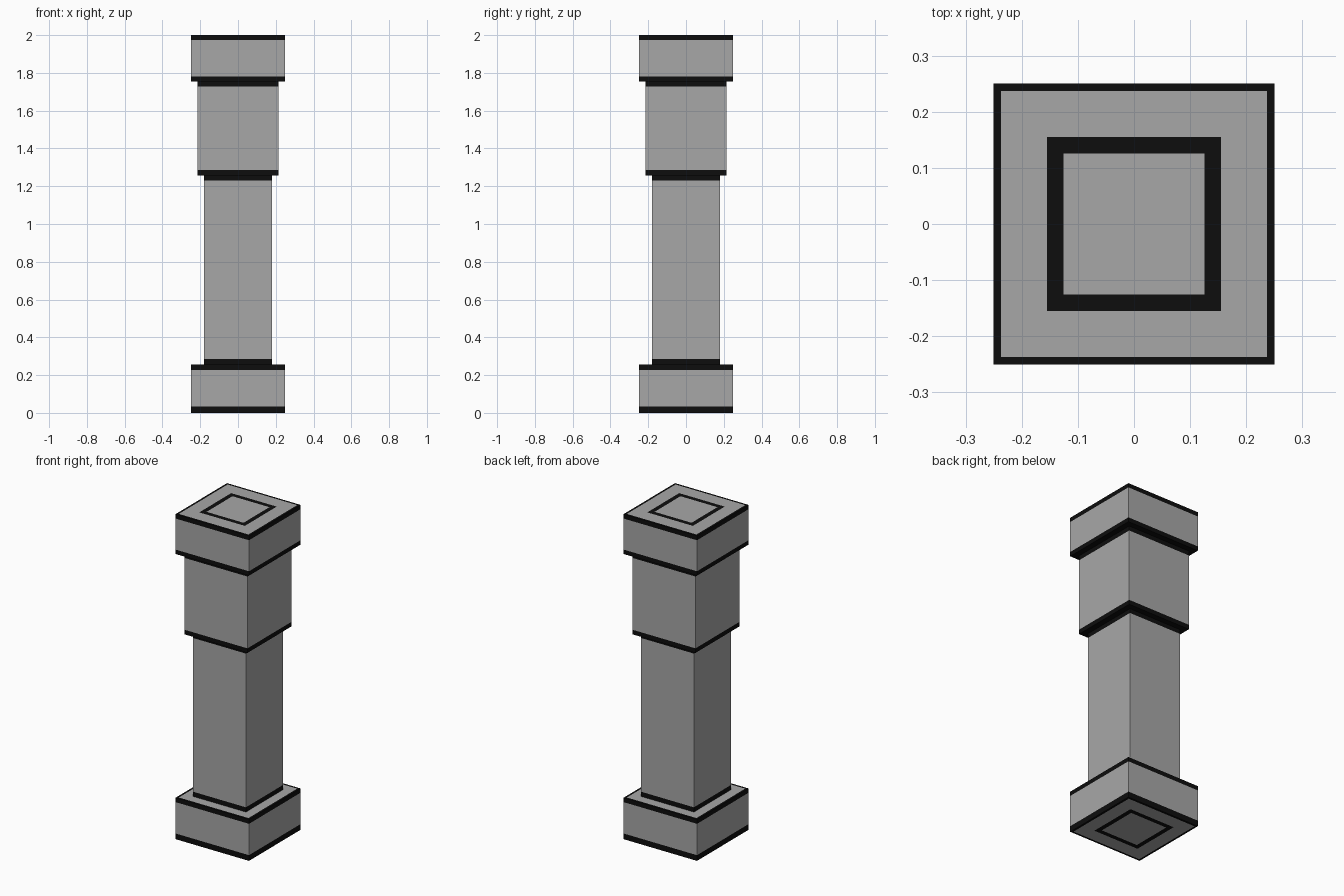
import bpy
import bmesh

if "Cube" in bpy.data.objects:
    bpy.data.objects.remove(bpy.data.objects["Cube"])


def material(name, v):
    m = bpy.data.materials.new(name)
    m.diffuse_color = (v, v, v, 1)
    m.use_nodes = True
    m.node_tree.nodes["Principled BSDF"].inputs["Base Color"].default_value = m.diffuse_color
    return m


grey = material("stone grey", 0.39)
black = material("ink black", 0.004)
G, K = 0, 1


def square_stack(name, profile, colours, start=None, end=None):
    """Skin square loops (half size, height); one colour per segment.
    start / end give the colour of the closing faces."""
    bm = bmesh.new()
    loops = []
    for h, z in profile:
        loops.append([bm.verts.new((x * h, y * h, z))
                      for x, y in ((-1, -1), (1, -1), (1, 1), (-1, 1))])
    for a, b, c in zip(loops, loops[1:], colours):
        for i in range(4):
            j = (i + 1) % 4
            bm.faces.new((a[i], a[j], b[j], b[i])).material_index = c
    if start is not None:
        bm.faces.new(loops[0][::-1]).material_index = start
    if end is not None:
        bm.faces.new(loops[-1]).material_index = end
    me = bpy.data.meshes.new(name)
    bm.to_mesh(me)
    bm.free()
    me.materials.append(grey)
    me.materials.append(black)
    ob = bpy.data.objects.new(name, me)
    bpy.context.collection.objects.link(ob)
    return ob


# painted face: black border and a square black ring, from centre outwards
RING = [0.126, 0.155, 0.237]

# base block, with ring on the underside
square_stack("base",
             [(h, 0) for h in RING] +
             [(0.25, 0), (0.25, 0.035), (0.25, 0.228), (0.25, 0.255), (0.237, 0.255)],
             [K, G, K, K, G, K, K], start=G, end=G)

# slim shaft with a dark band at both ends
square_stack("shaft",
             [(0.18, 0.255), (0.18, 0.284), (0.18, 1.23), (0.18, 1.257)],
             [K, G, K], start=G, end=K)

# wider upper block with dark underside
square_stack("upper_block",
             [(0.215, 1.257), (0.215, 1.285), (0.215, 1.727), (0.215, 1.755)],
             [K, G, K], start=K, end=K)

# top block, with ring on the top
square_stack("top_block",
             [(0.25, 1.755), (0.25, 1.782), (0.25, 1.973), (0.25, 2.0)] +
             [(h, 2.0) for h in reversed(RING)],
             [K, G, K, K, G, K], start=K, end=G)
